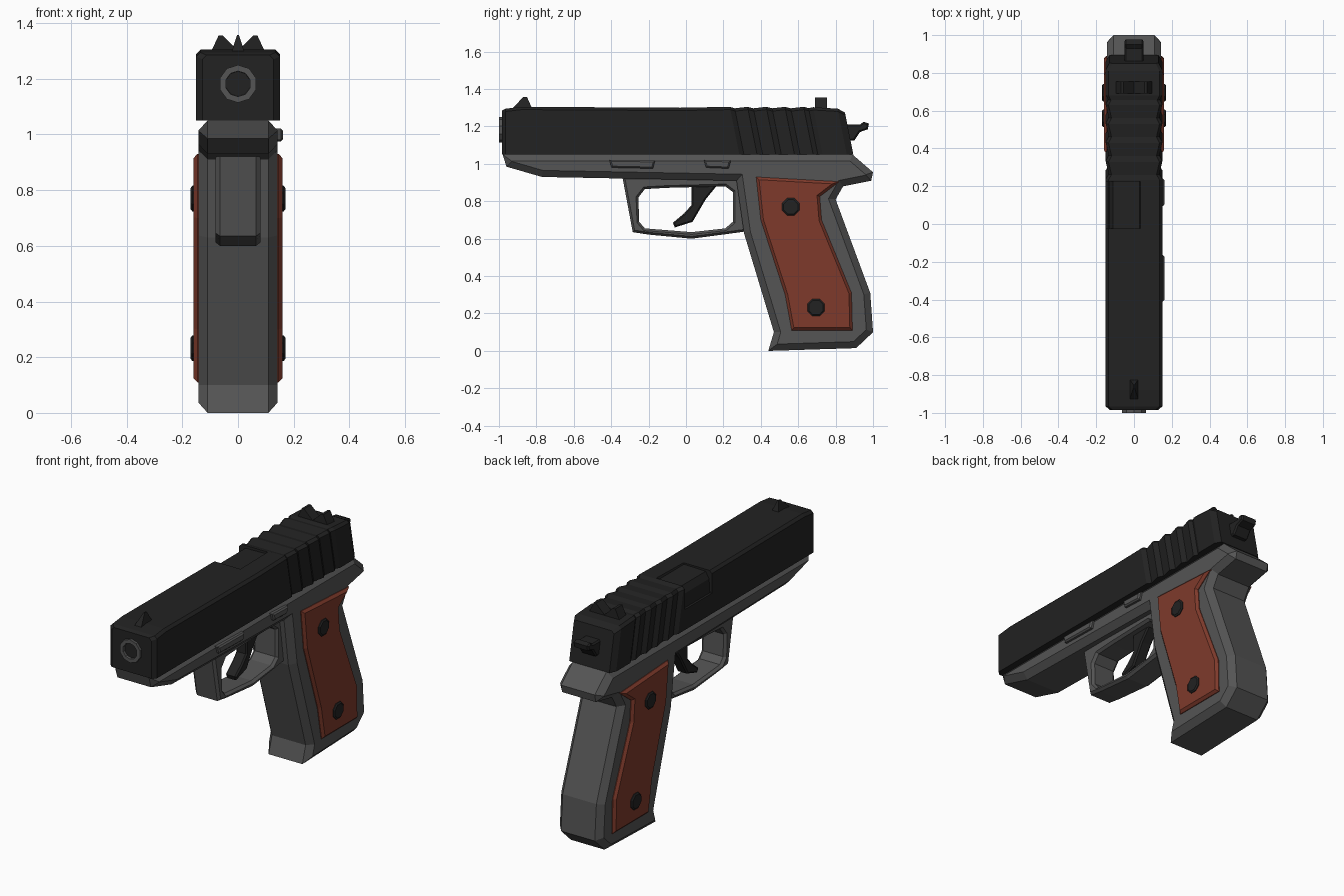
import bpy, bmesh, math
from mathutils import Matrix, Vector

cube = bpy.data.objects.get("Cube")
if cube:
    bpy.data.objects.remove(cube, do_unlink=True)


def material(name, color):
    m = bpy.data.materials.new(name)
    m.use_nodes = True
    m.diffuse_color = (*color, 1)
    bsdf = m.node_tree.nodes["Principled BSDF"]
    bsdf.inputs["Base Color"].default_value = (*color, 1)
    bsdf.inputs["Roughness"].default_value = 0.7
    return m


BLACK = material("matte black", (0.016, 0.016, 0.016))
GRAY = material("dark gray", (0.09, 0.09, 0.09))
RED = material("red brown", (0.21, 0.042, 0.024))


def finish(name, bm, *mats):
    bmesh.ops.recalc_face_normals(bm, faces=bm.faces)
    me = bpy.data.meshes.new(name)
    bm.to_mesh(me)
    bm.free()
    for m in mats:
        me.materials.append(m)
    ob = bpy.data.objects.new(name, me)
    bpy.context.collection.objects.link(ob)
    return ob


def prism(name, pts, lo, hi, mat, inset=0, rise=0, axis="x"):
    """Extrude a side (y, z) or front (x, z) profile, with chamfered caps."""
    bm = bmesh.new()
    a, b = lo + rise, hi - rise

    def place(p, t):
        return (t, p[0], p[1]) if axis == "x" else (p[0], t, p[1])

    rings = [[bm.verts.new(place(p, t)) for p in pts] for t in (a, b)]
    caps = [bm.faces.new(r) for r in rings]
    n = len(pts)
    for i in range(n):
        j = (i + 1) % n
        bm.faces.new((rings[0][i], rings[0][j], rings[1][j], rings[1][i]))
    bmesh.ops.recalc_face_normals(bm, faces=bm.faces)
    if inset:
        bmesh.ops.inset_individual(bm, faces=caps, thickness=inset,
                                   depth=rise, use_even_offset=True)
    return finish(name, bm, mat)


# Frame and grip in one chamfered profile
prism("frame_and_grip", [
    (-0.98, 1.05), (-0.96, 0.985), (-0.77, 0.93), (0.27, 0.91), (0.31, 0.63),
    (0.47, 0.10), (0.44, 0.0), (0.91, 0.015), (1.0, 0.10), (0.985, 0.31),
    (0.80, 0.81), (0.84, 0.88), (0.99, 0.91), (1.0, 0.955), (0.89, 1.05)],
    -0.142, 0.142, GRAY, 0.035, 0.033)

# Slide: rings along the length, the rear ones leaning back
stations = [(-0.985, 0.128, 1.285, 0), (-0.965, 0.15, 1.295, 0),
            (-0.88, 0.15, 1.305, 0), (-0.03, 0.15, 1.30, 0),
            (0.235, 0.15, 1.305, 0.2)]
for k in range(4):
    y = 0.26 + 0.1 * k
    stations += [(y, 0.134, 1.297, 0.2), (y + 0.07, 0.15, 1.305, 0.2)]
stations += [(0.655, 0.137, 1.298, 0.2), (0.68, 0.15, 1.303, 0.2),
             (0.81, 0.15, 1.295, 0.2), (0.845, 0.13, 1.275, 0.2)]
bm = bmesh.new()
rings = []
for y, w, top, lean in stations:
    half = [(w, 1.05), (w, top - 0.015), (w - 0.015, top)]
    section = half + [(-x, z) for x, z in reversed(half)]
    rings.append([bm.verts.new((x, y + (1.3 - z) * lean, z))
                  for x, z in section])
for r, s in zip(rings, rings[1:]):
    for i in range(len(r)):
        j = (i + 1) % len(r)
        bm.faces.new((r[i], r[j], s[j], s[i]))
bm.faces.new(rings[0])
bm.faces.new(rings[-1])
slide = finish("slide", bm, BLACK)

# Shallow ejection port on the right side and top of the slide
cutter = prism("port_cutter", [
    (-0.2, 1.17), (-0.137, 1.17), (-0.132, 1.25), (-0.11, 1.288),
    (0.03, 1.292), (0.05, 1.34), (-0.2, 1.34)], -0.025, 0.225, BLACK, axis="y")
cutter.hide_render = True
cut = slide.modifiers.new("port", "BOOLEAN")
cut.operation = "DIFFERENCE"
cut.object = cutter
cut.solver = "EXACT"
bpy.context.view_layer.update()
deps = bpy.context.evaluated_depsgraph_get()
cut_mesh = bpy.data.meshes.new_from_object(slide.evaluated_get(deps))
slide.modifiers.clear()
slide.data = cut_mesh
bpy.data.objects.remove(cutter, do_unlink=True)

# Barrel muzzle with a sunken dark bore
bm = bmesh.new()
turn = Matrix.Translation((0, -0.96, 1.182)) @ Matrix.Rotation(math.pi / 2, 4, "X")
bmesh.ops.create_cone(bm, cap_ends=True, segments=10, radius1=0.068,
                      radius2=0.068, depth=0.08, matrix=turn)
front = min(bm.faces, key=lambda f: f.calc_center_median().y)
bmesh.ops.inset_individual(bm, faces=[front], thickness=0.022)
bmesh.ops.inset_individual(bm, faces=[front], thickness=0.001, depth=-0.014)
front.material_index = 1
finish("barrel_muzzle", bm, GRAY, BLACK)

# Trigger guard: a closed band between an outer and an inner outline
outer = [(-0.34, 0.93), (-0.31, 0.77), (-0.285, 0.635), (-0.2, 0.622),
         (0.03, 0.60), (0.22, 0.625), (0.33, 0.64), (0.33, 0.77),
         (0.33, 0.93), (-0.1, 0.93)]
inner = [(-0.22, 0.865), (-0.255, 0.82), (-0.25, 0.69), (-0.22, 0.655),
         (0.03, 0.635), (0.21, 0.655), (0.25, 0.69), (0.25, 0.85),
         (0.21, 0.88), (-0.1, 0.872)]
bm = bmesh.new()
loops = [[bm.verts.new((-0.065, *p)) for p in o] for o in (outer, inner)]
n = len(outer)
band = [bm.faces.new((loops[0][i], loops[0][(i + 1) % n],
                      loops[1][(i + 1) % n], loops[1][i])) for i in range(n)]
ext = bmesh.ops.extrude_face_region(bm, geom=band, use_keep_orig=True)["geom"]
far = [f for f in ext if isinstance(f, bmesh.types.BMFace)]
bmesh.ops.translate(bm, vec=Vector((0.13, 0, 0)),
                    verts=[v for v in ext if isinstance(v, bmesh.types.BMVert)])
bmesh.ops.recalc_face_normals(bm, faces=bm.faces)
for side in (-1, 1):
    flat = [f for f in bm.faces if f.normal.x * side > 0.9]
    bmesh.ops.inset_region(bm, faces=flat, thickness=0.012, depth=0.015,
                           use_even_offset=True, use_boundary=True)
finish("trigger_guard", bm, GRAY)

# Trigger and hammer
prism("trigger", [(0.03, 0.89), (0.03, 0.78), (-0.01, 0.735), (-0.07, 0.685),
                  (-0.06, 0.66), (0.035, 0.69), (0.105, 0.81), (0.17, 0.89)],
      -0.035, 0.035, BLACK, 0.008, 0.008)
prism("hammer", [(0.83, 1.21), (0.93, 1.21), (0.95, 1.225), (0.978, 1.215),
                 (0.972, 1.185), (0.93, 1.17), (0.90, 1.125), (0.83, 1.12)],
      -0.05, 0.05, BLACK, 0.008, 0.008)

# Sights
sight = prism("front_sight", [(-0.935, 1.29), (-0.87, 1.357), (-0.85, 1.357),
                              (-0.82, 1.29)], -0.025, 0.025, BLACK)
for v in sight.data.vertices:
    if v.co.z > 1.33:
        v.co.x *= 0.15
prism("rear_sight", [(-0.1, 1.29), (-0.07, 1.355), (-0.055, 1.355), (0, 1.302),
                     (0.055, 1.355), (0.07, 1.355), (0.1, 1.29)],
      0.69, 0.755, BLACK, axis="y")

# Grip panels with screws on both sides
panel = [(0.375, 0.93), (0.82, 0.905), (0.715, 0.825), (0.725, 0.70),
         (0.885, 0.31), (0.89, 0.11), (0.565, 0.11), (0.53, 0.30), (0.40, 0.70)]
for side, label in ((1, "left"), (-1, "right")):
    prism(label + "_grip_panel", panel, *sorted((side * 0.11, side * 0.16)),
          RED, 0.014, 0.014)
    for spot, y, z in (("upper", 0.56, 0.77), ("lower", 0.695, 0.232)):
        ring = [(y + 0.05 * math.cos(math.tau * (i + 0.5) / 8),
                 z + 0.05 * math.sin(math.tau * (i + 0.5) / 8))
                for i in range(8)]
        prism(f"{label}_{spot}_screw", ring,
              *sorted((side * 0.13, side * 0.17)), BLACK, 0.008, 0.006)

# Levers on the left side of the frame
for name, y0, y1 in (("takedown_lever", -0.41, -0.165), ("slide_stop", 0.095, 0.24)):
    prism(name, [(y0, 1.022), (y0 + 0.012, 0.98), (y1 - 0.012, 0.975),
                 (y1, 1.018)], 0.10, 0.162, GRAY, 0.008, 0.008)
